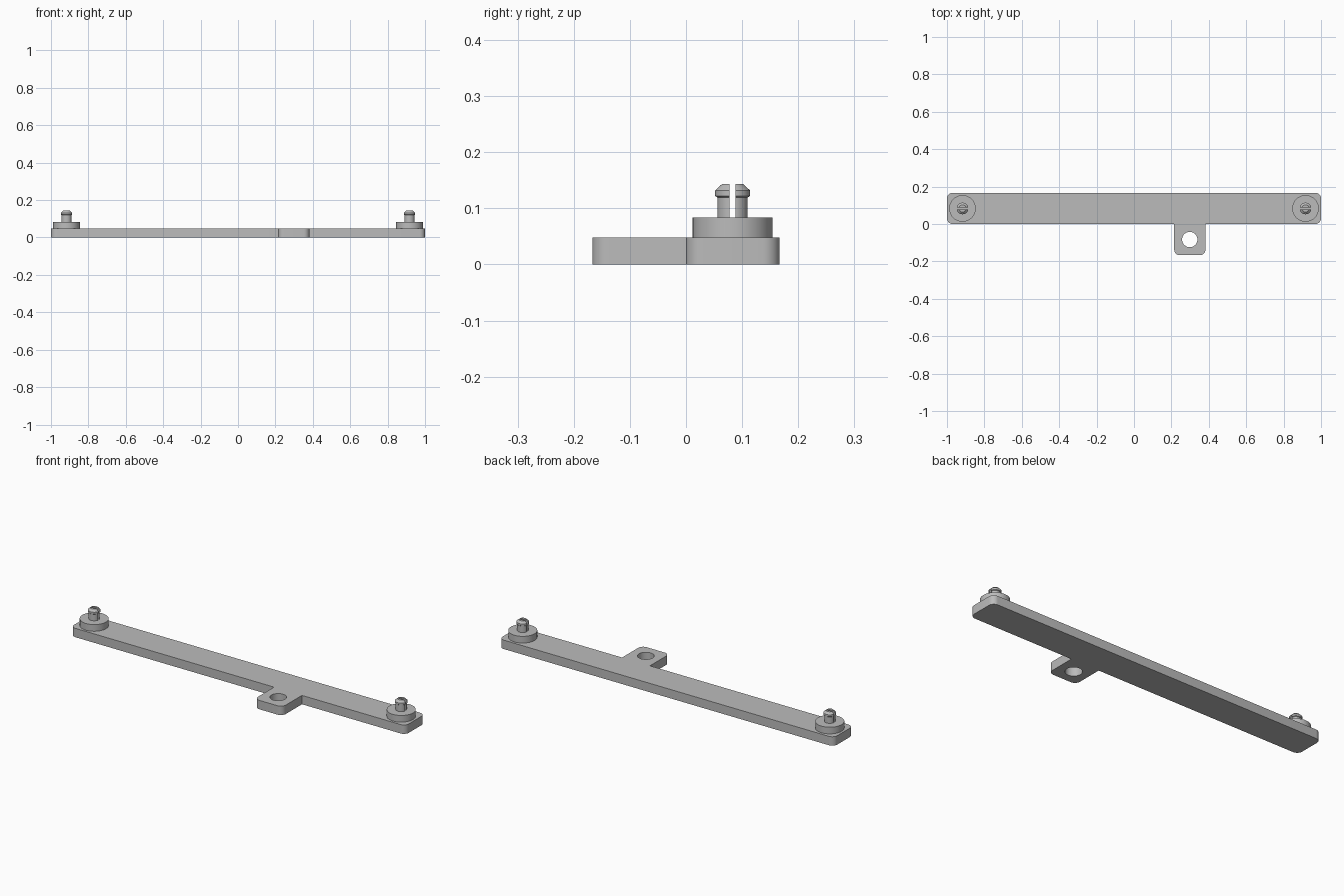
import bpy, bmesh
from math import sin, cos, pi, radians
from mathutils import Vector

cube = bpy.data.objects.get("Cube")
if cube:
    bpy.data.objects.remove(cube, do_unlink=True)

grey = bpy.data.materials.new("plain grey")
grey.use_nodes = True
colour = (0.5, 0.5, 0.5, 1)
grey.diffuse_color = colour
grey.node_tree.nodes["Principled BSDF"].inputs["Base Color"].default_value = colour

THICK = 0.048        # plate thickness
BOSS_TOP = 0.084
MID_Y = 0.083        # centre line of the bar
POST_X = 0.917
SLOT = 0.0055        # half width of the slot in a pin


def finish(bm, name, location=(0, 0, 0)):
    bmesh.ops.recalc_face_normals(bm, faces=bm.faces[:])
    mesh = bpy.data.meshes.new(name)
    bm.to_mesh(mesh)
    bm.free()
    mesh.materials.append(grey)
    obj = bpy.data.objects.new(name, mesh)
    obj.location = location
    bpy.context.collection.objects.link(obj)
    bpy.ops.object.select_all(action='DESELECT')
    obj.select_set(True)
    bpy.context.view_layer.objects.active = obj
    bpy.ops.object.shade_smooth_by_angle(angle=radians(30))
    return obj


def rounded(corners, steps=8):
    """Outline from (x, y, radius) corners, each convex corner rounded."""
    points = []
    for i, (x, y, r) in enumerate(corners):
        p = Vector((x, y))
        if not r:
            points.append(p)
            continue
        a = (Vector(corners[i - 1][:2]) - p).normalized() * r
        b = (Vector(corners[(i + 1) % len(corners)][:2]) - p).normalized() * r
        for k in range(steps + 1):
            t = k / steps * pi / 2
            points.append(p + a * (1 - sin(t)) + b * (1 - cos(t)))
    return points


def loop(bm, points):
    verts = [bm.verts.new((p[0], p[1], 0)) for p in points]
    return [bm.edges.new((verts[i - 1], verts[i])) for i in range(len(verts))]


def lathe(profile, sides):
    """Solid of revolution about z from (radius, height) points."""
    bm = bmesh.new()
    rings = [[bm.verts.new((r * cos(2 * pi * i / sides), r * sin(2 * pi * i / sides), z))
              for i in range(sides)] for r, z in profile]
    for low, high in zip(rings, rings[1:]):
        for i in range(sides):
            bm.faces.new((low[i - 1], low[i], high[i], high[i - 1]))
    bm.faces.new(rings[0])
    bm.faces.new(rings[-1])
    return bm


# Bar with side tab and its round hole, in one plate
R = 0.03
outline = rounded([(-1, 0, R), (0.215, 0, 0), (0.215, -0.167, R), (0.382, -0.167, R),
                   (0.382, 0, 0), (1, 0, R), (1, 0.167, R), (-1, 0.167, R)])
hole = [(0.298 + 0.041 * cos(2 * pi * i / 48), -0.083 + 0.041 * sin(2 * pi * i / 48))
        for i in range(48)]
bm = bmesh.new()
edges = loop(bm, outline) + loop(bm, hole)
bmesh.ops.triangle_fill(bm, edges=edges, use_beauty=True, normal=(0, 0, 1))
top = bmesh.ops.extrude_face_region(bm, geom=bm.faces[:], use_keep_orig=True)["geom"]
bmesh.ops.translate(bm, vec=(0, 0, THICK),
                    verts=[v for v in top if isinstance(v, bmesh.types.BMVert)])
finish(bm, "bar_with_tab")

# Round bosses with split snap pins at both ends
pin_profile = [(0.027, BOSS_TOP), (0.027, 0.119), (0.031, 0.122),
               (0.031, 0.132), (0.019, 0.143)]
for side, x in (("left", POST_X), ("right", -POST_X)):
    finish(lathe([(0.071, THICK), (0.071, BOSS_TOP)], 64),
           side + "_boss", (x, MID_Y, 0))
    for half, s in (("front", -1), ("back", 1)):
        bm = lathe(pin_profile, 48)
        cut = bmesh.ops.bisect_plane(bm, geom=bm.verts[:] + bm.edges[:] + bm.faces[:],
                                     plane_co=(0, s * SLOT, 0), plane_no=(0, s, 0),
                                     clear_inner=True)["geom_cut"]
        bmesh.ops.contextual_create(
            bm, geom=[e for e in cut if isinstance(e, bmesh.types.BMEdge)])
        finish(bm, f"{side}_pin_{half}_half", (x, MID_Y, 0))
